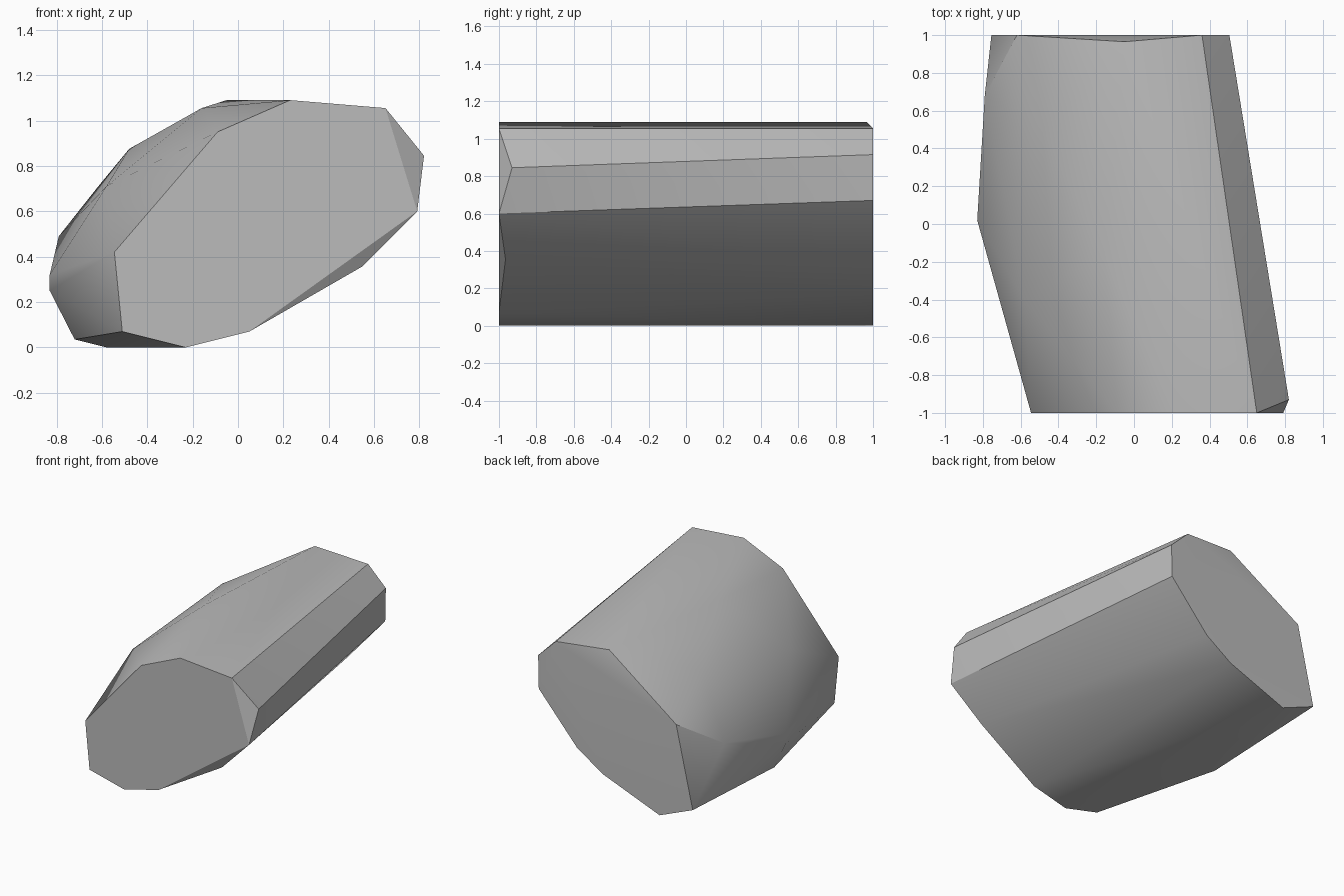
import bpy
import bmesh
import math

# Remove the default cube only
default_cube = bpy.data.objects.get("Cube")
if default_cube:
    bpy.data.objects.remove(default_cube, do_unlink=True)


def make_material(name, colour):
    """Plain single-colour material, same in viewport and render."""
    material = bpy.data.materials.new(name)
    material.use_nodes = True
    material.diffuse_color = colour
    shader = next(n for n in material.node_tree.nodes if n.type == "BSDF_PRINCIPLED")
    shader.inputs["Base Color"].default_value = colour
    shader.inputs["Roughness"].default_value = 0.8
    return material


def add_profile(bm, y, outline):
    """Add the corner points of a flat end, given as (x, z) at one depth."""
    for x, z in outline:
        bm.verts.new((x, y, z))


# Flat ends of the stone, listed around the outline
front_end = [(.65, 1.055), (.79, .6), (.05, .07), (-.23, 0),
             (-.51, .07), (-.545, .42), (-.09, .95), (.23, 1.09)]
back_end = [(.36, 1.055), (.505, .915), (.5, .67), (.19, .32),
            (-.02, .18), (-.485, 0), (-.755, .11), (-.62, .705)]

# Chipped corners just inside the two ends
chipped_corners = [(.82, -.93, .845), (.545, -.965, .355), (-.05, .965, 1.09)]

# Bulging, weathered side between the ends
bulge_points = [(-.58, 0, 0), (-.72, 0, .035), (-.83, .02, .25), (-.83, .02, .32),
                (-.79, .68, .49), (-.48, .5, .875), (-.58, -.4, .71), (-.16, -.16, 1.055)]

# Wrap all corners in one convex faceted body
bm = bmesh.new()
add_profile(bm, -1, front_end)
add_profile(bm, 1, back_end)
for point in chipped_corners + bulge_points:
    bm.verts.new(point)

hull = bmesh.ops.convex_hull(bm, input=bm.verts[:])
unused = {g for g in hull["geom_interior"] + hull["geom_unused"]
          if isinstance(g, bmesh.types.BMVert)}
bmesh.ops.delete(bm, geom=list(unused), context="VERTS")

# Merge the coplanar triangles of the flat ends
bmesh.ops.dissolve_limit(bm, angle_limit=math.radians(1),
                         verts=bm.verts[:], edges=bm.edges[:])
bmesh.ops.recalc_face_normals(bm, faces=bm.faces[:])

mesh = bpy.data.meshes.new("stone_block")
bm.to_mesh(mesh)
bm.free()

stone = bpy.data.objects.new("stone_block", mesh)
bpy.context.collection.objects.link(stone)
mesh.materials.append(make_material("stone_grey", (.5, .5, .5, 1)))

# Soft shading on the shallow bends, crisp edges elsewhere
bpy.ops.object.select_all(action="DESELECT")
stone.select_set(True)
bpy.context.view_layer.objects.active = stone
bpy.ops.object.shade_smooth_by_angle(angle=math.radians(30))
